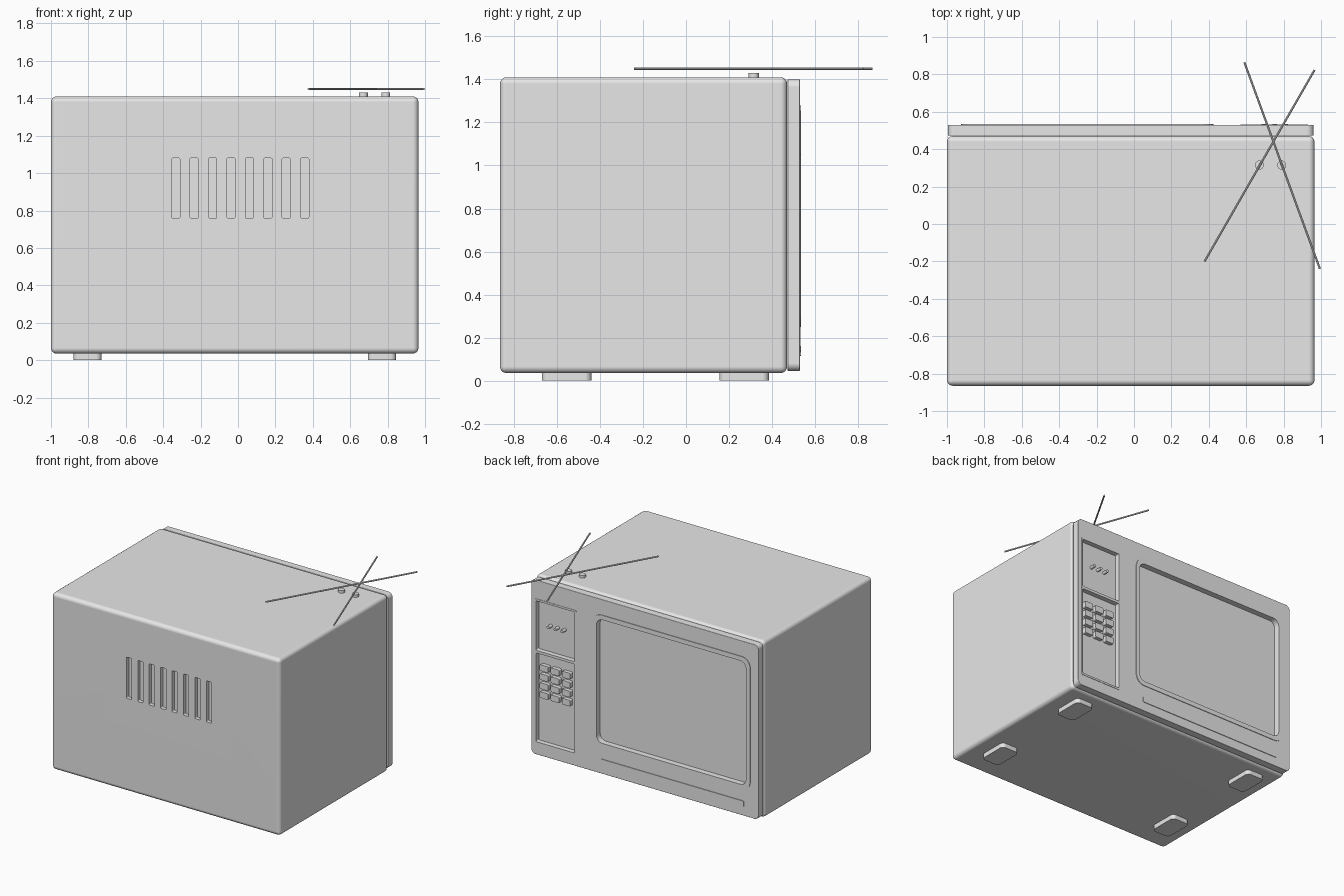
import bpy, bmesh, math
from mathutils import Vector

cube = bpy.data.objects.get("Cube")
if cube:
    bpy.data.objects.remove(cube, do_unlink=True)

grey = bpy.data.materials.new("light_grey")
grey.use_nodes = True
grey.diffuse_color = (0.8, 0.8, 0.8, 1)
grey.node_tree.nodes["Principled BSDF"].inputs["Base Color"].default_value = (0.8, 0.8, 0.8, 1)


def activate(ob):
    bpy.ops.object.select_all(action='DESELECT')
    ob.select_set(True)
    bpy.context.view_layer.objects.active = ob


def make(name, bm):
    bmesh.ops.recalc_face_normals(bm, faces=bm.faces)
    mesh = bpy.data.meshes.new(name)
    bm.to_mesh(mesh)
    bm.free()
    mesh.materials.append(grey)
    ob = bpy.data.objects.new(name, mesh)
    bpy.context.collection.objects.link(ob)
    return ob


def box(name, x, y, z, corner=0.0, axis=None, edge=0.0):
    """Box from ranges; 'corner' rounds edges along an axis, 'edge' rounds all."""
    bm = bmesh.new()
    bmesh.ops.create_cube(bm, size=1)
    for v in bm.verts:
        v.co = Vector([sum(r) / 2 + c * (r[1] - r[0]) for c, r in zip(v.co, (x, y, z))])
    if corner:
        along = [e for e in bm.edges
                 if abs((e.verts[0].co - e.verts[1].co).normalized()[axis]) > 0.9]
        bmesh.ops.bevel(bm, geom=along, offset=corner, segments=5,
                        profile=0.5, affect='EDGES')
    if edge:
        sharp = [e for e in bm.edges if e.calc_face_angle(0) > 1]
        bmesh.ops.bevel(bm, geom=sharp, offset=edge, segments=4,
                        profile=0.5, affect='EDGES')
    return make(name, bm)


def rod(name, start, end, radius, sides=16):
    a, b = Vector(start), Vector(end)
    bm = bmesh.new()
    bmesh.ops.create_cone(bm, cap_ends=True, segments=sides, radius1=radius,
                          radius2=radius, depth=(b - a).length)
    turn = (b - a).to_track_quat('Z', 'Y')
    for v in bm.verts:
        v.co = turn @ v.co + (a + b) / 2
    return finish(make(name, bm))


def cut(targets, cutter):
    for ob in targets:
        activate(ob)
        mod = ob.modifiers.new("cut", 'BOOLEAN')
        mod.operation = 'DIFFERENCE'
        mod.solver = 'EXACT'
        mod.object = cutter
        bpy.ops.object.modifier_apply(modifier=mod.name)
    bpy.data.objects.remove(cutter, do_unlink=True)


def finish(ob):
    activate(ob)
    bpy.ops.object.shade_smooth_by_angle(angle=math.radians(35))
    mod = ob.modifiers.new("flat_normals", 'WEIGHTED_NORMAL')
    mod.keep_sharp = True
    return ob


# Cabinet with vent slots
cabinet = box("cabinet", (-1, 0.965), (-0.865, 0.47), (0.035, 1.41), edge=0.03)
for i in range(8):
    cx = -0.333 + i * 0.0985
    cut([cabinet], box("slot", (cx - 0.022, cx + 0.022), (-0.9, -0.835),
                       (0.76, 1.08), 0.006, 1))
finish(cabinet)

# Fascia, with raised surrounds for the screen and the control panel
fascia = box("fascia", (-0.995, 0.96), (0.472, 0.53), (0.045, 1.4), 0.035, 1, 0.004)
screen_surround = box("screen_surround", (-0.925, 0.425), (0.52, 0.535),
                      (0.25, 1.28), 0.07, 1)
panel_surround = box("panel_surround", (0.57, 0.93), (0.52, 0.533),
                     (0.13, 1.255), 0.012, 1)
cut([fascia, screen_surround],
    box("screen_recess", (-0.89, 0.395), (0.49, 0.6), (0.285, 1.245), 0.05, 1))
for low, high in ((0.145, 0.835), (0.855, 1.24)):
    cut([fascia, panel_surround],
        box("panel_recess", (0.585, 0.917), (0.495, 0.6), (low, high), 0.008, 1))
for part in (fascia, screen_surround, panel_surround):
    finish(part)

# Trim strip below the screen
finish(box("trim_strip", (-0.87, 0.36), (0.525, 0.535), (0.115, 0.16), 0.008, 1))

# Keypad and indicator studs
for row in range(4):
    for col in range(3):
        x, z = 0.855 - col * 0.095, 0.725 - row * 0.07
        finish(box(f"key_{row}_{col}", (x - 0.036, x + 0.036), (0.49, 0.525),
                   (z - 0.024, z + 0.024), 0.008, 1))
for i in range(3):
    x = 0.812 - i * 0.059
    rod(f"indicator_{i}", (x, 0.49, 1.06), (x, 0.535, 1.06), 0.012)

# Feet
for side, x in (("right", (-0.88, -0.73)), ("left", (0.695, 0.845))):
    for end, y in (("front", (-0.67, -0.44)), ("rear", (0.155, 0.385))):
        finish(box(f"{end}_{side}_foot", x, y, (0, 0.05), 0.03, 2))

# Aerial with its two sockets
for i, x in enumerate((0.67, 0.79)):
    rod(f"aerial_socket_{i}", (x, 0.315, 1.4), (x, 0.315, 1.43), 0.024, 24)
rod("aerial_rod_0", (0.377, -0.2, 1.45), (0.965, 0.823, 1.45), 0.006, 10)
rod("aerial_rod_1", (0.59, 0.865, 1.45), (0.994, -0.24, 1.45), 0.006, 10)
